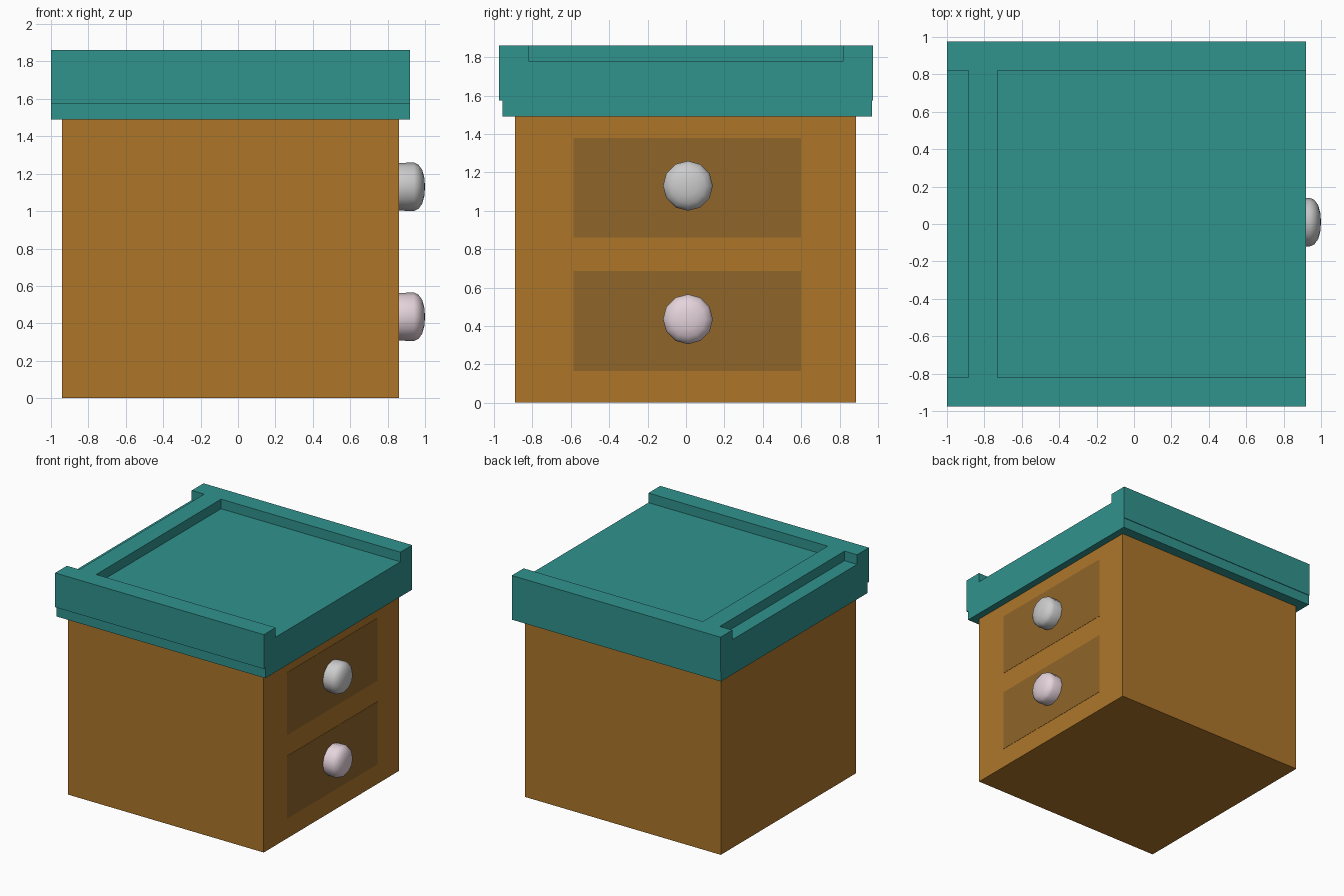
import bpy, bmesh, math
from mathutils import Matrix

if "Cube" in bpy.data.objects:
    bpy.data.objects.remove(bpy.data.objects["Cube"])


def material(name, rgb):
    m = bpy.data.materials.new(name)
    m.diffuse_color = (*rgb, 1)
    m.use_nodes = True
    m.node_tree.nodes["Principled BSDF"].inputs["Base Color"].default_value = m.diffuse_color
    return m


def finish(name, bm, mat=None):
    bmesh.ops.recalc_face_normals(bm, faces=bm.faces)
    mesh = bpy.data.meshes.new(name)
    bm.to_mesh(mesh)
    bm.free()
    ob = bpy.data.objects.new(name, mesh)
    bpy.context.collection.objects.link(ob)
    if mat:
        mesh.materials.append(mat)
    return ob


def box(name, lo, hi, mat):
    bm = bmesh.new()
    size = [b - a for a, b in zip(lo, hi)]
    mid = [(a + b) / 2 for a, b in zip(lo, hi)]
    bmesh.ops.create_cube(bm, size=1, matrix=Matrix.Translation(mid) @ Matrix.Diagonal((*size, 1)))
    return finish(name, bm, mat)


def extrude_x(name, profile, x0, x1, mat):
    bm = bmesh.new()
    face = bm.faces.new([bm.verts.new((x0, y, z)) for y, z in profile])
    new = bmesh.ops.extrude_face_region(bm, geom=[face], use_keep_orig=True)["geom"]
    bmesh.ops.translate(bm, vec=(x1 - x0, 0, 0), verts=[v for v in new if isinstance(v, bmesh.types.BMVert)])
    return finish(name, bm, mat)


def knob(name, y, z, mat=None, sides=12):
    # lathed about the x axis: straight shank with a rounded, shallow dome
    bm = bmesh.new()
    rings = []
    for x, r in [(0.86, 0.127), (0.94, 0.13), (0.965, 0.118), (0.985, 0.09), (0.996, 0.05)]:
        rings.append([bm.verts.new((x, y + r * math.cos(a), z + r * math.sin(a)))
                      for a in (2 * math.pi * i / sides for i in range(sides))])
    for a, b in zip(rings, rings[1:]):
        for i in range(sides):
            j = (i + 1) % sides
            bm.faces.new((a[i], a[j], b[j], b[i]))
    bm.faces.new(rings[0])
    tip = bm.verts.new((1.0, y, z))
    for i in range(sides):
        bm.faces.new((rings[-1][i], rings[-1][(i + 1) % sides], tip))
    ob = finish(name, bm, mat)
    bpy.ops.object.select_all(action='DESELECT')
    ob.select_set(True)
    bpy.context.view_layer.objects.active = ob
    bpy.ops.object.shade_smooth_by_angle(angle=math.radians(50))
    return ob


wood = material("wood", (0.42, 0.18, 0.023))
dark_wood = material("dark_wood", (0.28, 0.13, 0.022))
teal = material("teal", (0.03, 0.29, 0.27))
pink = material("pink", (0.78, 0.65, 0.71))

# Cabinet body
box("cabinet_body", (-0.94, -0.89, 0), (0.86, 0.885, 1.49), wood)

# Top slab with raised side rails and a stepped lower edge
extrude_x("top_slab", [(-0.955, 1.49), (0.97, 1.49), (0.97, 1.575), (0.975, 1.575),
                       (0.975, 1.86), (0.82, 1.86), (0.82, 1.78), (-0.82, 1.78),
                       (-0.82, 1.86), (-0.975, 1.86), (-0.975, 1.575), (-0.955, 1.575)],
          -1.0, 0.92, teal)

# Cross rail joining the side rails
box("cross_rail", (-0.885, -0.82, 1.78), (-0.73, 0.82, 1.86), teal)

# Drawers with knobs
for label, z0, mat in (("lower", 0.165, pink), ("upper", 0.86, None)):
    box(label + "_drawer_front", (0.82, -0.585, z0), (0.862, 0.60, z0 + 0.52), dark_wood)
    knob(label + "_drawer_knob", 0.01, z0 + 0.27, mat)
